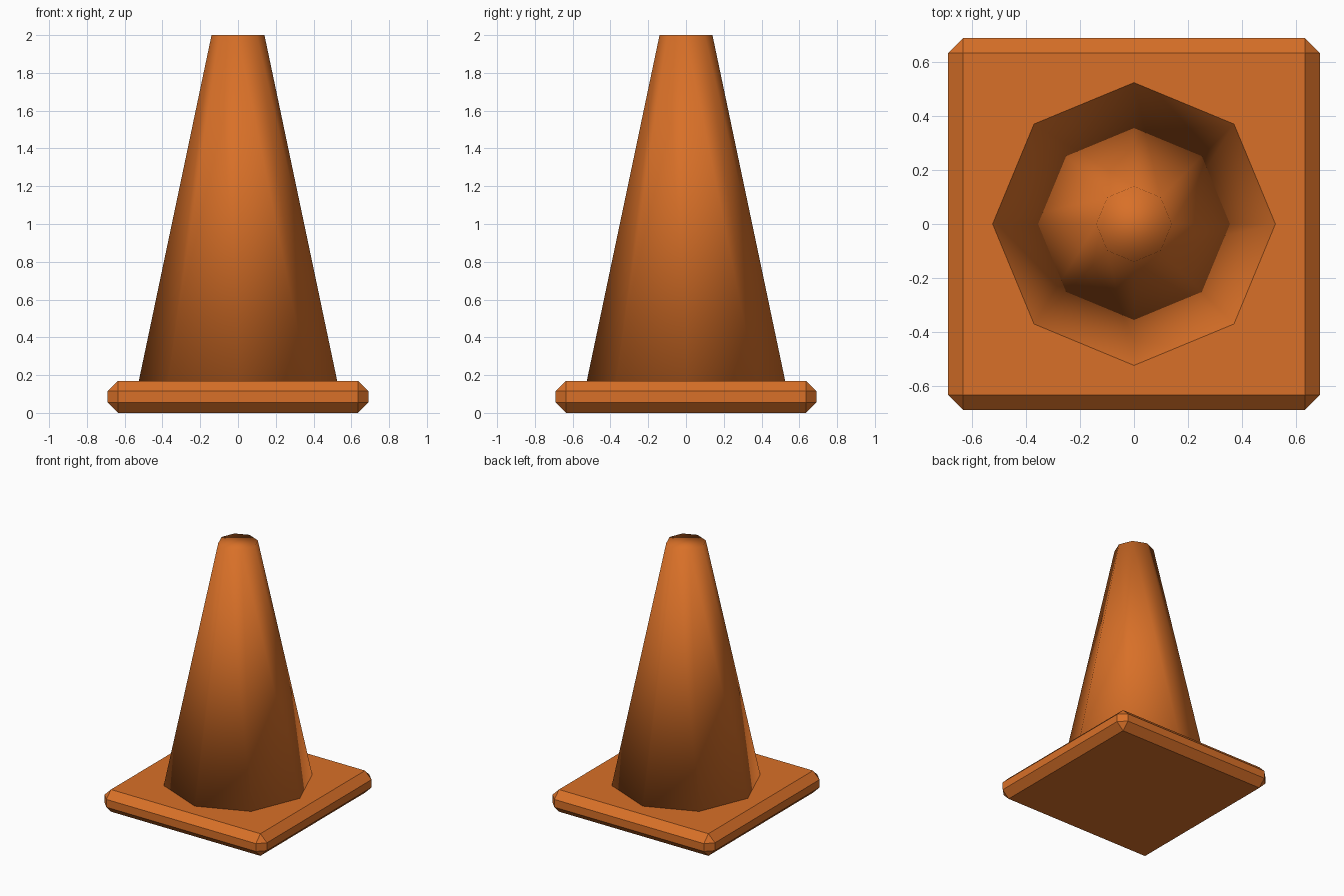
import bpy
import math

if "Cube" in bpy.data.objects:
    bpy.data.objects.remove(bpy.data.objects["Cube"], do_unlink=True)

PLATE_WIDTH, PLATE_HEIGHT, CHAMFER = 1.38, 0.17, 0.055
BASE_RADIUS, TOP_RADIUS, TOP_Z = 0.525, 0.14, 2.0

# Single orange plastic for the whole cone
orange = bpy.data.materials.new("orange_plastic")
orange.use_nodes = True
color = (0.69, 0.162, 0.021, 1.0)
orange.diffuse_color = color
orange.node_tree.nodes["Principled BSDF"].inputs["Base Color"].default_value = color

# Square base plate, chamfered on every edge
bpy.ops.mesh.primitive_cube_add(size=1, location=(0, 0, PLATE_HEIGHT / 2))
plate = bpy.context.object
plate.name = "base_plate"
plate.scale = (PLATE_WIDTH, PLATE_WIDTH, PLATE_HEIGHT)
bpy.ops.object.transform_apply(location=False, rotation=False, scale=True)
plate.data.materials.append(orange)
bevel = plate.modifiers.new("chamfer", 'BEVEL')
bevel.width = CHAMFER
bevel.segments = 1
bevel.limit_method = 'NONE'

# Eight-sided tapered body, corners on the axes, smooth across its caps
bpy.ops.mesh.primitive_cone_add(
    vertices=8, radius1=BASE_RADIUS, radius2=TOP_RADIUS,
    depth=TOP_Z - PLATE_HEIGHT, end_fill_type='NGON',
    location=(0, 0, (TOP_Z + PLATE_HEIGHT) / 2))
body = bpy.context.object
body.name = "cone_body"
body.data.materials.append(orange)
bpy.ops.object.shade_smooth()
